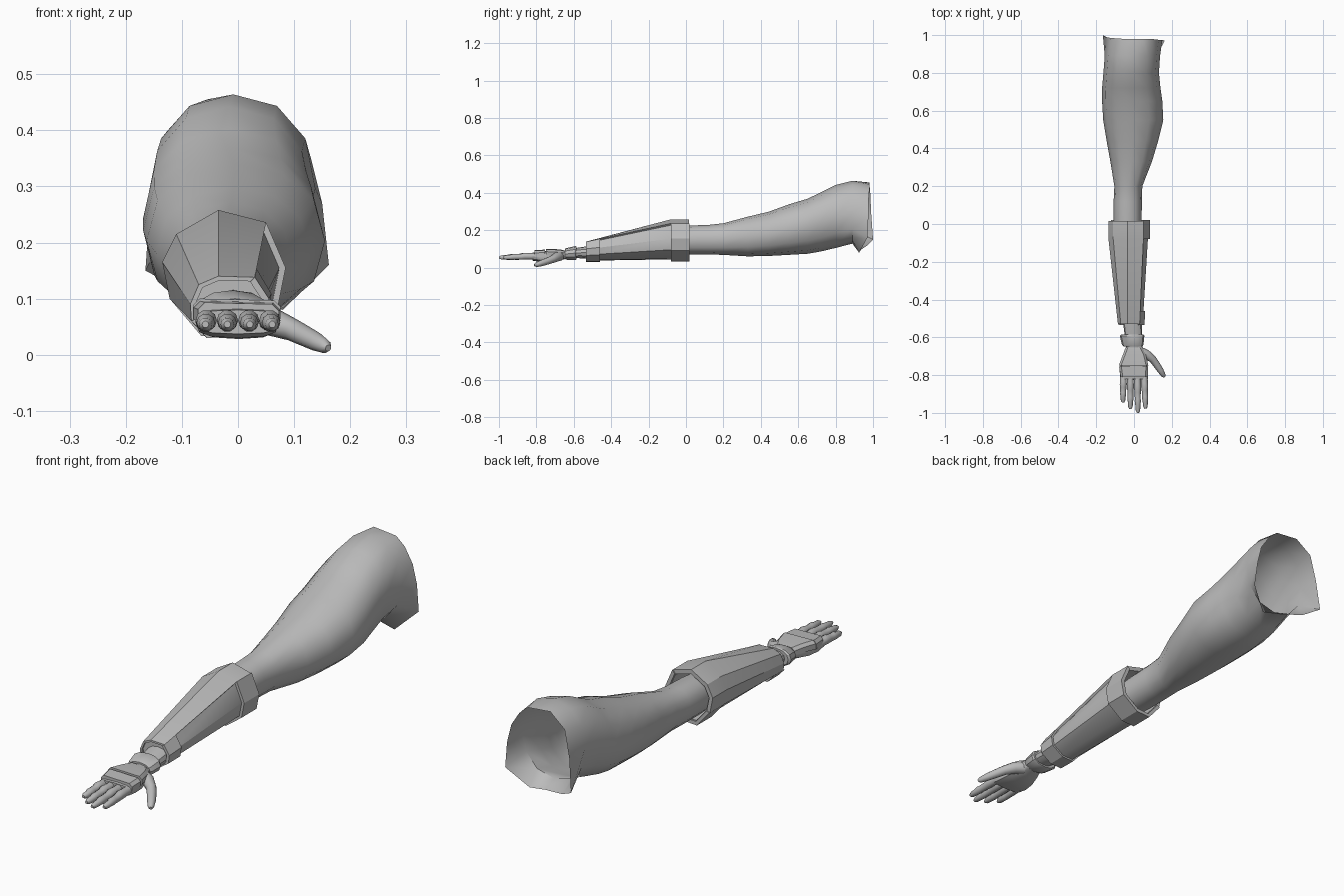
import bpy, bmesh, math
from mathutils import Vector

if "Cube" in bpy.data.objects:
    bpy.data.objects.remove(bpy.data.objects["Cube"])

grey = bpy.data.materials.new("plain grey")
grey.diffuse_color = (0.5, 0.5, 0.5, 1)
grey.use_nodes = True
grey.node_tree.nodes["Principled BSDF"].inputs["Base Color"].default_value = grey.diffuse_color


def loft(name, rings, cap0=True, cap1=True, angle=35):
    """Skin a list of closed rings that share one vertex count."""
    bm = bmesh.new()
    vs = [[bm.verts.new(p) for p in r] for r in rings]
    n = len(rings[0])
    for a, b in zip(vs, vs[1:]):
        for i in range(n):
            bm.faces.new((a[i], a[(i + 1) % n], b[(i + 1) % n], b[i]))
    if cap0:
        bm.faces.new(vs[0])
    if cap1:
        bm.faces.new(vs[-1])
    bmesh.ops.recalc_face_normals(bm, faces=bm.faces[:])
    me = bpy.data.meshes.new(name)
    bm.to_mesh(me)
    bm.free()
    me.materials.append(grey)
    ob = bpy.data.objects.new(name, me)
    bpy.context.collection.objects.link(ob)
    bpy.ops.object.select_all(action='DESELECT')
    ob.select_set(True)
    bpy.context.view_layer.objects.active = ob
    bpy.ops.object.shade_smooth_by_angle(angle=math.radians(angle))
    return ob


def oval(y, x0, x1, z0, z1, n=12, e=2.2):
    """Rounded cross-section filling a box at depth y."""
    def c(v):
        return math.copysign(abs(v) ** (2 / e), v)
    pts = []
    for i in range(n):
        a = 2 * math.pi * i / n
        pts.append(((x0 + x1) / 2 + (x1 - x0) / 2 * c(math.cos(a)), y,
                    (z0 + z1) / 2 + (z1 - z0) / 2 * c(math.sin(a))))
    return pts


def tube(name, path, radii, n=8, flat=1.0):
    """Tapered tube along a path of points."""
    path = [Vector(p) for p in path]
    rings = []
    for i, p in enumerate(path):
        d = (path[min(i + 1, len(path) - 1)] - path[max(i - 1, 0)]).normalized()
        u = d.cross(Vector((0, 0, 1))).normalized()
        v = u.cross(d)
        rings.append([p + radii[i] * (u * math.cos(t) + v * math.sin(t) * flat)
                      for t in (2 * math.pi * k / n for k in range(n))])
    return loft(name, rings, angle=50)


# Upper arm, open at the shoulder with a drooping armpit edge
arm = [(-.10, -.10, .04, .07, .21), (.02, -.108, .04, .07, .225), (.12, -.108, .042, .07, .228),
       (.20, -.104, .044, .068, .237), (.33, -.125, .095, .06, .272), (.44, -.145, .128, .062, .298),
       (.55, -.163, .155, .068, .338), (.65, -.169, .150, .074, .368), (.72, -.169, .140, .086, .402),
       (.80, -.162, .132, .105, .442), (.89, -.155, .138, .128, .464)]
shoulder = [(.15, .975, .27), (.13, .975, .35), (.09, .98, .41), (.05, .98, .445),
            (-.055, .98, .455), (-.125, .985, .40), (-.15, .99, .29), (-.165, 1.0, .15),
            (-.10, .965, .115), (0, .935, .095), (.08, .925, .08), (.162, .97, .16)]
loft("upper_arm", [oval(*r) for r in arm] + [shoulder], cap1=False, angle=45)

# Forearm guard cross-sections at the elbow and wrist ends, clockwise from the top
ELBOW = [(-.035, .258), (.05, .236), (.085, .155), (.072, .09), (0, .037),
         (-.065, .033), (-.122, .1), (-.135, .165), (-.11, .215)]
WRIST = [(-.035, .14), (.03, .138), (.055, .1), (.05, .065), (0, .032),
         (-.055, .03), (-.083, .06), (-.085, .09), (-.07, .125)]


def guard(y, scale=1.0):
    t = min(max((-.08 - y) / .45, 0), 1)
    pts = [Vector(a).lerp(Vector(b), t) for a, b in zip(ELBOW, WRIST)]
    mid = sum(pts, Vector((0, 0))) / len(pts)
    return [mid + (p - mid) * scale for p in pts]


def shell(name, ys, idx, outer, inner):
    """Thick partial wrap around the forearm."""
    rings = []
    for y in ys:
        o, i = guard(y, outer), guard(y, inner)
        rings.append([(o[k].x, y, o[k].y) for k in idx] + [(i[k].x, y, i[k].y) for k in reversed(idx)])
    return loft(name, rings, angle=30)


# Forearm sleeve with an open, lipped elbow end
sleeve = [[(p.x, y, p.y) for p in guard(y, s)]
          for y, s in ((-.09, .80), (.015, .84), (.015, .90), (-.08, .90), (-.52, .88))]
loft("forearm_sleeve", sleeve, cap0=False)
# Raised plate over the top and outer side, and two straps below it
shell("forearm_plate", (.015, -.08, -.53), (6, 7, 8, 0, 1), 1.0, .86)
shell("elbow_strap", (.02, -.08), (1, 2, 3, 4, 5, 6), 1.0, .86)
shell("wrist_strap", (-.46, -.535), (1, 2, 3, 4, 5, 6), 1.0, .84)

# Wrist and its stepped bracelet
loft("wrist", [oval(*r) for r in ((-.50, -.06, .04, .045, .118), (-.57, -.052, .042, .05, .108),
                                  (-.66, -.04, .04, .05, .09))])
loft("bracelet", [oval(*r) for r in ((-.585, -.066, .05, .043, .113), (-.592, -.075, .055, .04, .115),
                                     (-.64, -.064, .05, .042, .104), (-.648, -.055, .045, .046, .1))], angle=30)

# Palm
loft("palm", [oval(*r, n=12, e=3) for r in (
    (-.63, -.034, .036, .05, .09), (-.68, -.052, .058, .036, .09), (-.73, -.068, .07, .028, .09),
    (-.78, -.076, .074, .03, .086), (-.82, -.073, .073, .037, .08))], angle=45)


def slab(name, rows):
    """Bevelled plate: each row is y, left x, right x, bottom z, top z."""
    loft(name, [[(a, y, z0), (a, y, z1 - .012), (a + .012, y, z1), (b - .012, y, z1 - .003),
                 (b, y, z1 - .015), (b, y, z0)] for y, a, b, z0, z1 in rows], angle=30)


# Plates over the back of the hand and the knuckles
slab("hand_plate", ((-.655, -.045, .045, .07, .094), (-.69, -.058, .062, .066, .098),
                    (-.748, -.08, .076, .064, .1)))
slab("knuckle_plate", ((-.754, -.079, .075, .062, .096), (-.81, -.071, .073, .062, .093)))

# Fingers with swollen joints
fingers = {"little": (-.056, -.058, -.945), "ring": (-.019, -.019, -.98),
           "middle": (.018, .021, -1.0), "index": (.054, .061, -.978)}
for label, (xa, xb, tip) in fingers.items():
    steps = ((0, .06, .018), (.26, .06, .0175), (.36, .061, .019), (.46, .058, .0165),
             (.64, .057, .0155), (.70, .057, .0165), (.78, .055, .014), (.93, .054, .012), (1, .054, .006))
    path = [(xa + (xb - xa) * t, -.795 + (tip + .795) * t, z) for t, z, r in steps]
    tube(label + "_finger", path, [r for t, z, r in steps], n=10)

# Thumb and its fleshy base
tube("thumb", [(.03, -.675, .062), (.065, -.69, .057), (.098, -.715, .044), (.118, -.742, .034),
               (.14, -.775, .023), (.155, -.8, .015), (.161, -.81, .012)],
     [.026, .025, .02, .0185, .0165, .0125, .006], n=10)
